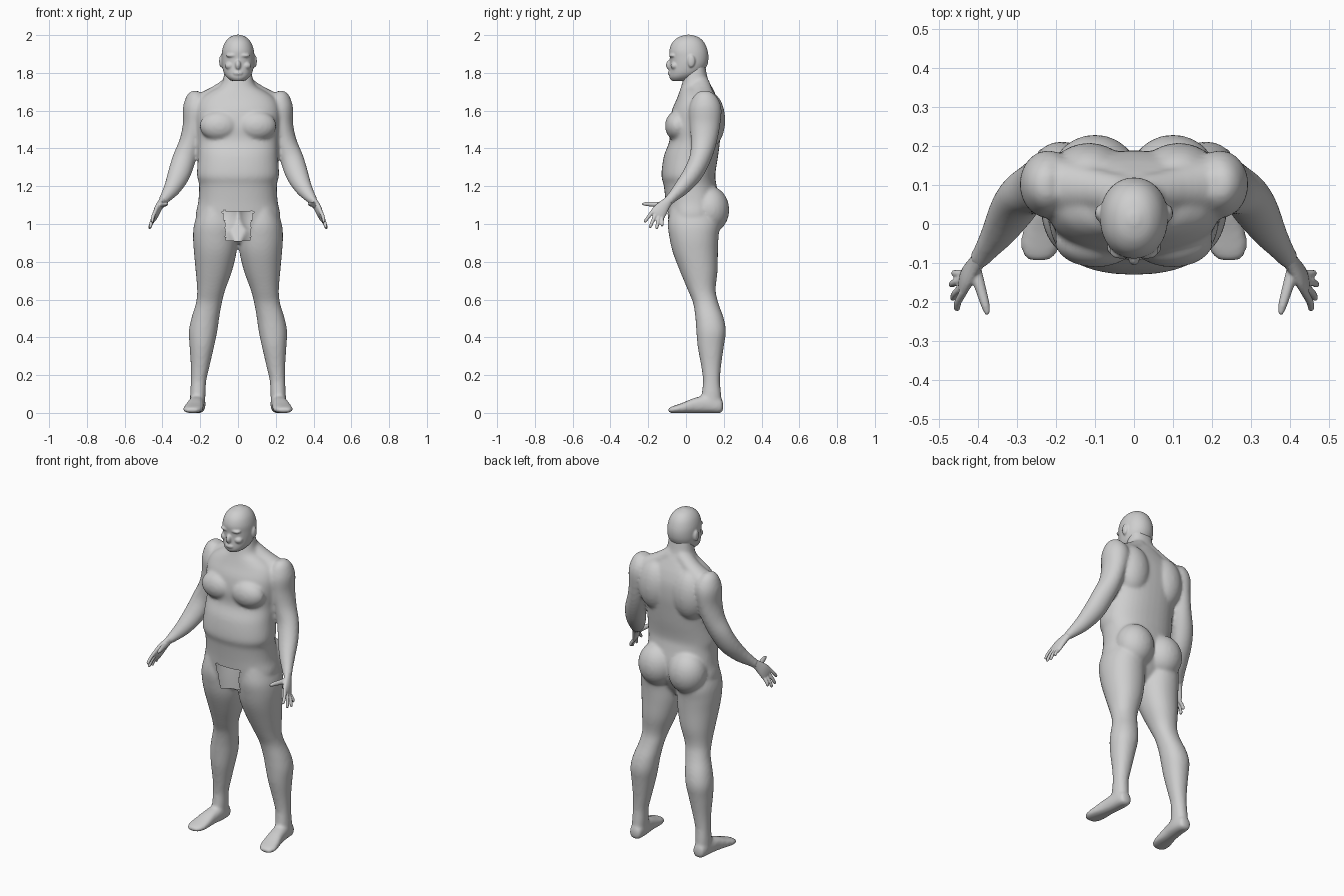
import bpy, bmesh, math
from mathutils import Vector, Matrix

skin = bpy.data.materials.new("plain_grey")
skin.diffuse_color = (0.62, 0.62, 0.62, 1)


def spline(pts, steps=4):
    """Catmull-Rom through tuples of any length."""
    out = []
    for i in range(len(pts) - 1):
        a, b = pts[max(i - 1, 0)], pts[i]
        c, d = pts[i + 1], pts[min(i + 2, len(pts) - 1)]
        for s in range(steps):
            t = s / steps
            out.append([0.5 * (2 * q + (r - p) * t + (2 * p - 5 * q + 4 * r - w) * t * t
                               + (3 * q - p - 3 * r + w) * t ** 3)
                        for p, q, r, w in zip(a, b, c, d)])
    out.append(list(pts[-1]))
    return out


def loft(bm, pts, ref=(0, 1, 0), axis=None, power=2.0, side=1, n=28):
    """Closed tube through (x, y, z, radius_u, radius_v); v follows ref."""
    pts = spline(pts)
    rings = []
    for i, p in enumerate(pts):
        if axis:
            t = Vector(axis)
        else:
            t = Vector(pts[min(i + 1, len(pts) - 1)][:3]) - Vector(pts[max(i - 1, 0)][:3])
        t.normalize()
        v = Vector(ref)
        v = (v - t * v.dot(t)).normalized()
        u = v.cross(t)
        ring = []
        for k in range(n):
            a = 2 * math.pi * k / n
            c, s = math.cos(a), math.sin(a)
            c = math.copysign(abs(c) ** (2 / power), c)
            s = math.copysign(abs(s) ** (2 / power), s)
            q = Vector(p[:3]) + u * max(p[3], .002) * c + v * max(p[4], .002) * s
            ring.append(bm.verts.new((q.x * side, q.y, q.z)))
        rings.append(ring)
    for a, b in zip(rings, rings[1:]):
        for k in range(n):
            bm.faces.new((a[k], a[(k + 1) % n], b[(k + 1) % n], b[k]))
    bm.faces.new(rings[0])
    bm.faces.new(rings[-1])


def stack(bm, rows, power=2.0, side=1):
    """Horizontal rings from (z, x_inner, x_outer, y_front, y_back)."""
    pts = [((a + b) / 2, (f + k) / 2, z, abs(b - a) / 2, (k - f) / 2)
           for z, a, b, f, k in rows]
    loft(bm, pts, axis=(0, 0, 1), power=power, side=side, n=40)


def blob(bm, pos, size, side=1):
    m = Matrix.Translation((pos[0] * side, pos[1], pos[2])) @ Matrix.Diagonal((*size, 1))
    bmesh.ops.create_uvsphere(bm, u_segments=24, v_segments=16, radius=1, matrix=m)


def fuse(bm, name, voxel, smooth):
    """Merge overlapping volumes into one smooth skin."""
    bmesh.ops.recalc_face_normals(bm, faces=bm.faces)
    mesh = bpy.data.meshes.new(name)
    bm.to_mesh(mesh)
    bm.free()
    ob = bpy.data.objects.new(name, mesh)
    bpy.context.collection.objects.link(ob)
    r = ob.modifiers.new("fuse", "REMESH")
    r.mode, r.voxel_size = "VOXEL", voxel
    s = ob.modifiers.new("soften", "SMOOTH")
    s.factor, s.iterations = 0.5, smooth
    dg = bpy.context.evaluated_depsgraph_get()
    done = bpy.data.meshes.new_from_object(ob.evaluated_get(dg))
    ob.modifiers.clear()
    ob.data = done
    done.name = name
    done.materials.clear()
    done.materials.append(skin)
    done.polygons.foreach_set("use_smooth", [True] * len(done.polygons))
    return ob


# Torso and neck
bm = bmesh.new()
torso = [(1.85, .066, .0, .10), (1.77, .078, -.015, .115), (1.73, .098, -.025, .135),
         (1.70, .15, -.035, .15), (1.66, .20, -.05, .168), (1.60, .222, -.075, .185),
         (1.52, .22, -.088, .188), (1.44, .213, -.088, .18), (1.36, .212, -.117, .17),
         (1.26, .217, -.13, .155), (1.205, .206, -.118, .162), (1.12, .21, -.108, .178),
         (1.03, .222, -.10, .17), (.96, .16, -.085, .14), (.90, .06, -.02, .10)]
stack(bm, [(z, -w, w, f, b) for z, w, f, b in torso], power=2.3)

for s in (1, -1):
    # Muscle masses: chest, shoulder blade, buttock, neck slope
    blob(bm, (.098, -.045, 1.52), (.105, .066, .08), s)
    blob(bm, (.115, .12, 1.55), (.105, .088, .15), s)
    blob(bm, (.10, .125, 1.075), (.112, .104, .125), s)
    loft(bm, [(.03, .075, 1.745, .045, .05), (.11, .09, 1.69, .045, .055),
              (.20, .10, 1.635, .055, .07)], side=s)
    # Leg
    stack(bm, [(1.08, .03, .205, -.085, .16), (1.0, .01, .232, -.096, .178),
               (.93, .004, .238, -.088, .172), (.85, .008, .233, -.07, .169),
               (.75, .032, .224, -.032, .167), (.65, .068, .216, .01, .157),
               (.58, .086, .223, .038, .172), (.50, .10, .247, .05, .20),
               (.43, .11, .26, .055, .211), (.35, .127, .256, .062, .20),
               (.25, .15, .25, .08, .186), (.17, .168, .25, .09, .18),
               (.10, .172, .253, .083, .186), (.03, .175, .255, .075, .19)], 2.15, s)
    # Foot
    loft(bm, [(.212, .197, .035, .012, .015), (.213, .185, .037, .035, .037),
              (.215, .12, .045, .043, .046), (.224, .05, .040, .044, .041),
              (.234, -.02, .026, .052, .027), (.24, -.06, .019, .05, .02),
              (.243, -.086, .015, .036, .014), (.244, -.095, .014, .012, .006)],
         ref=(0, 0, 1), axis=(0, -1, 0), power=2.5, side=s)
    # Arm
    loft(bm, [(.20, .10, 1.695, .02, .03), (.213, .10, 1.67, .058, .064),
              (.218, .102, 1.61, .074, .086), (.23, .10, 1.52, .063, .08),
              (.252, .093, 1.43, .06, .068), (.285, .074, 1.345, .062, .057),
              (.312, .035, 1.265, .06, .052), (.345, -.02, 1.195, .047, .042),
              (.378, -.066, 1.148, .033, .03), (.403, -.098, 1.118, .022, .026)], side=s)

body = fuse(bm, "body", .009, 7)

# Open patch at the front of the groin
bm = bmesh.new()
bm.from_mesh(body.data)
hole = []
for f in bm.faces:
    c = f.calc_center_median()
    if c.y < .03 and f.normal.y < .2 and .91 < c.z < 1.07 \
            and abs(c.x) < .065 + .02 * max(0, (c.z - .99) / .08):
        hole.append(f)
bmesh.ops.delete(bm, geom=hole, context="FACES")
bm.to_mesh(body.data)
bm.free()

# Head
bm = bmesh.new()
head = [(2.002, .012, .0, .025), (1.988, .045, -.042, .068), (1.96, .07, -.073, .097),
        (1.92, .084, -.088, .114), (1.88, .087, -.086, .119), (1.84, .085, -.085, .112),
        (1.80, .075, -.088, .088), (1.775, .058, -.087, .05), (1.758, .035, -.076, .01)]
stack(bm, [(z, -w, w, f, b) for z, w, f, b in head], power=2.1)
blob(bm, (0, -.087, 1.842), (.015, .019, .026))           # nose
blob(bm, (0, -.083, 1.798), (.026, .013, .013))           # mouth
for s in (1, -1):
    blob(bm, (.032, -.07, 1.892), (.032, .02, .011), s)   # brow
    blob(bm, (.044, -.06, 1.838), (.026, .022, .02), s)   # cheek
    blob(bm, (.089, .028, 1.862), (.011, .02, .033), s)   # ear
fuse(bm, "head", .005, 4)

# Hands
bm = bmesh.new()
across = Vector((0, -.77, .64))
knuckle = Vector((.436, -.15, 1.052))
fingers = [(.030, (.455, -.22, 1.01)), (.010, (.466, -.192, .98)),
           (-.010, (.470, -.156, .974)), (-.029, (.463, -.126, .99))]
for s in (1, -1):
    loft(bm, [(.385, -.075, 1.14, .024, .024), (.404, -.10, 1.115, .019, .026),
              (.424, -.13, 1.08, .018, .037), (.436, -.15, 1.052, .014, .041),
              (.44, -.156, 1.042, .009, .036)], ref=across, side=s)
    for off, tip in fingers:
        a, b = knuckle + across * off, Vector(tip)
        m = a.lerp(b, .55) + Vector((.004, 0, 0))
        loft(bm, [(*a, .010, .011), (*m, .0095, .0095), (*a.lerp(b, .93), .008, .008),
                  (*b, .004, .004)], ref=across, side=s, n=14)
    loft(bm, [(.408, -.115, 1.10, .017, .018), (.393, -.165, 1.104, .014, .014),
              (.380, -.21, 1.106, .011, .011), (.375, -.232, 1.106, .005, .005)],
         ref=(0, 0, 1), side=s, n=16)                      # thumb
fuse(bm, "hands", .004, 2)
